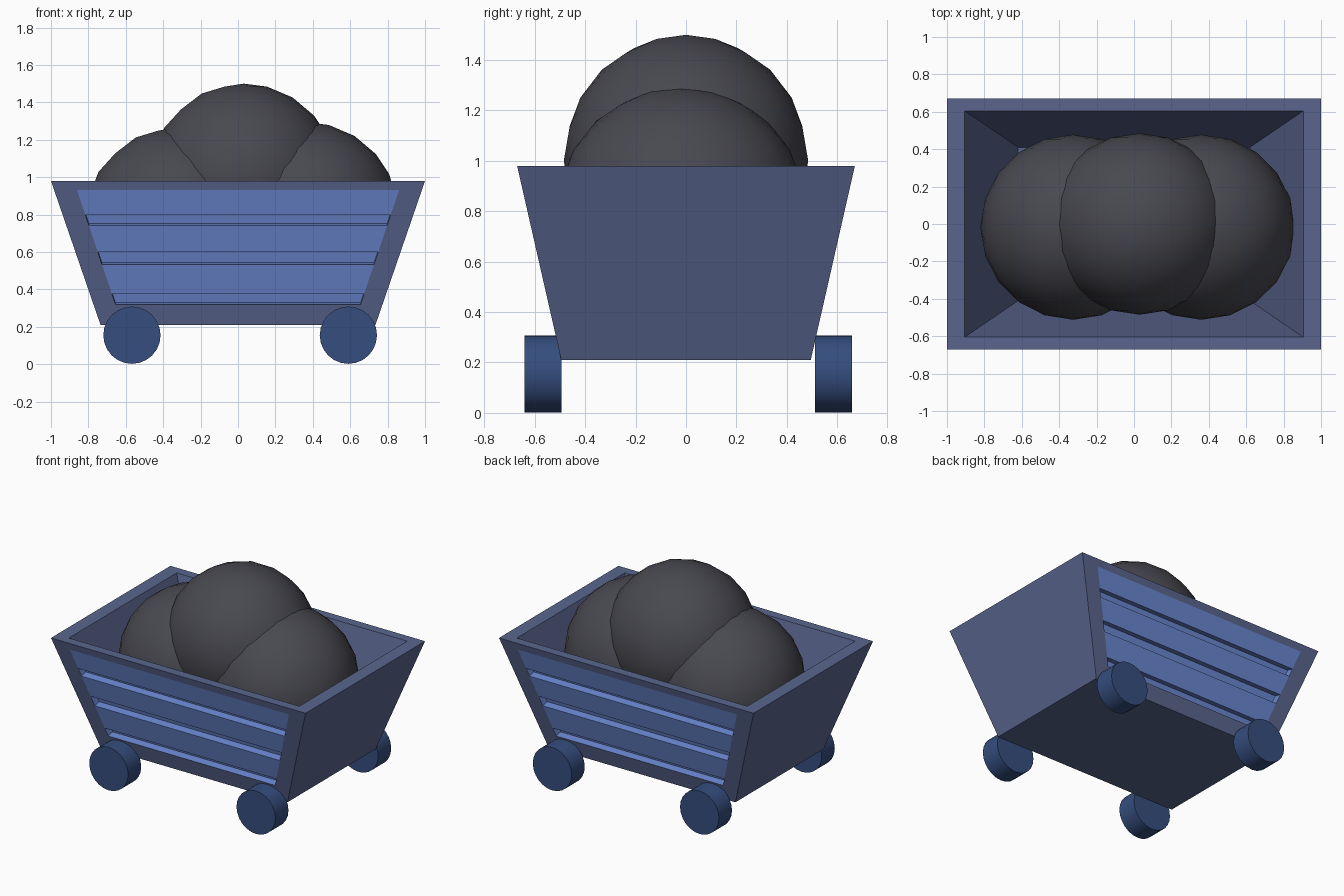
import bpy, bmesh, math

if "Cube" in bpy.data.objects:
    bpy.data.objects.remove(bpy.data.objects["Cube"])

def material(name, rgb):
    m = bpy.data.materials.new(name)
    m.diffuse_color = (*rgb, 1)
    m.use_nodes = True
    m.node_tree.nodes["Principled BSDF"].inputs["Base Color"].default_value = m.diffuse_color
    return m

FRAME = material("slate_frame", (0.10, 0.13, 0.27))
PLANK = material("blue_planks", (0.14, 0.24, 0.62))
WHEEL = material("dark_blue", (0.035, 0.075, 0.21))
ROCK = material("dark_rock", (0.065, 0.066, 0.08))

Z0, Z1 = 0.21, 0.98
SLOPE = (0.67 - 0.495) / (Z1 - Z0)
TILT = math.atan(SLOPE)
PANEL_Z = (0.318, 0.93)

def wall_y(z):
    return 0.495 + (z - Z0) * SLOPE

def panel_x(z):
    return 0.655 + (z - 0.318) * 0.336

def finish(bm, name, mat):
    bmesh.ops.remove_doubles(bm, verts=bm.verts, dist=1e-5)
    bmesh.ops.recalc_face_normals(bm, faces=bm.faces)
    me = bpy.data.meshes.new(name)
    bm.to_mesh(me)
    bm.free()
    me.materials.append(mat)
    ob = bpy.data.objects.new(name, me)
    bpy.context.collection.objects.link(ob)
    return ob

def face(bm, pts):
    return bm.faces.new([bm.verts.new(p) for p in pts])

def ring(x, y, z):
    return [(-x, -y, z), (x, -y, z), (x, y, z), (-x, y, z)]

# Tub: tapered shell with an open top and framed openings in both long sides
bm = bmesh.new()
bottom, top = ring(0.735, 0.495, Z0), ring(1.0, 0.67, Z1)
rim, floor = ring(0.905, 0.605, Z1), ring(0.62, 0.41, 0.27)
face(bm, bottom)
face(bm, floor)
for lower, upper, sides in ((bottom, top, (1, 3)), (top, rim, range(4)), (rim, floor, range(4))):
    for i in sides:
        j = (i + 1) % 4
        face(bm, [lower[i], lower[j], upper[j], upper[i]])
for s in (-1, 1):
    outer = [(-0.735, s * 0.495, Z0), (0.735, s * 0.495, Z0), (1, s * 0.67, Z1), (-1, s * 0.67, Z1)]
    lo, hi = PANEL_Z
    inner = [(side * panel_x(z), s * wall_y(z), z) for side, z in ((-1, lo), (1, lo), (1, hi), (-1, hi))]
    for i in range(4):
        j = (i + 1) % 4
        face(bm, [outer[i], outer[j], inner[j], inner[i]])
finish(bm, "cart_tub", FRAME)

# Plank panels: flush boards separated by square grooves cut into the wall
GROOVES = ((0.797, 0.742), (0.60, 0.532), (0.374, 0.318))
DEPTH = 0.05

def panel_point(side, s, z, d):
    return (side * panel_x(z), s * (wall_y(z) - d * math.cos(TILT)), z + d * math.sin(TILT))

for s, name in ((-1, "front_planks"), (1, "back_planks")):
    bm = bmesh.new()
    profile = [(PANEL_Z[1], 0)]
    for a, b in GROOVES:
        profile += [(a, 0), (a, DEPTH), (b, DEPTH), (b, 0)]
        for side in (-1, 1):
            face(bm, [panel_point(side, s, z, d) for z, d in profile[-4:]])
    for p, q in zip(profile, profile[1:]):
        face(bm, [panel_point(-1, s, *p), panel_point(1, s, *p),
                  panel_point(1, s, *q), panel_point(-1, s, *q)])
    ob = finish(bm, name, PLANK)
    # make sure the boards face outward
    if ob.data.polygons[-1].normal.y * s < 0 and ob.data.polygons[6].normal.y * s < 0:
        ob.data.flip_normals()

# Wheels
for x, end in ((-0.567, "left"), (0.59, "right")):
    for y, row in ((-0.568, "front"), (0.585, "back")):
        bpy.ops.mesh.primitive_cylinder_add(vertices=24, radius=0.153, depth=0.146,
                                            location=(x, y, 0.153 + 0.002), rotation=(math.pi / 2, 0, 0))
        ob = bpy.context.object
        ob.name = f"{row}_{end}_wheel"
        ob.data.materials.append(WHEEL)
        bpy.ops.object.shade_smooth_by_angle(angle=math.radians(35))

# Rock load: three overlapping coarse boulders
for name, loc, scale in (("left_rock", (-0.325, -0.017, 0.765), (0.495, 0.495, 0.50)),
                         ("right_rock", (0.36, -0.017, 0.795), (0.50, 0.495, 0.50)),
                         ("middle_rock", (0.03, 0, 1.0), (0.50, 0.485, 0.50))):
    bpy.ops.mesh.primitive_ico_sphere_add(subdivisions=3, radius=1, location=loc)
    ob = bpy.context.object
    ob.name = name
    ob.scale = scale
    ob.data.materials.append(ROCK)
    bpy.ops.object.shade_smooth_by_angle(angle=math.radians(40))
